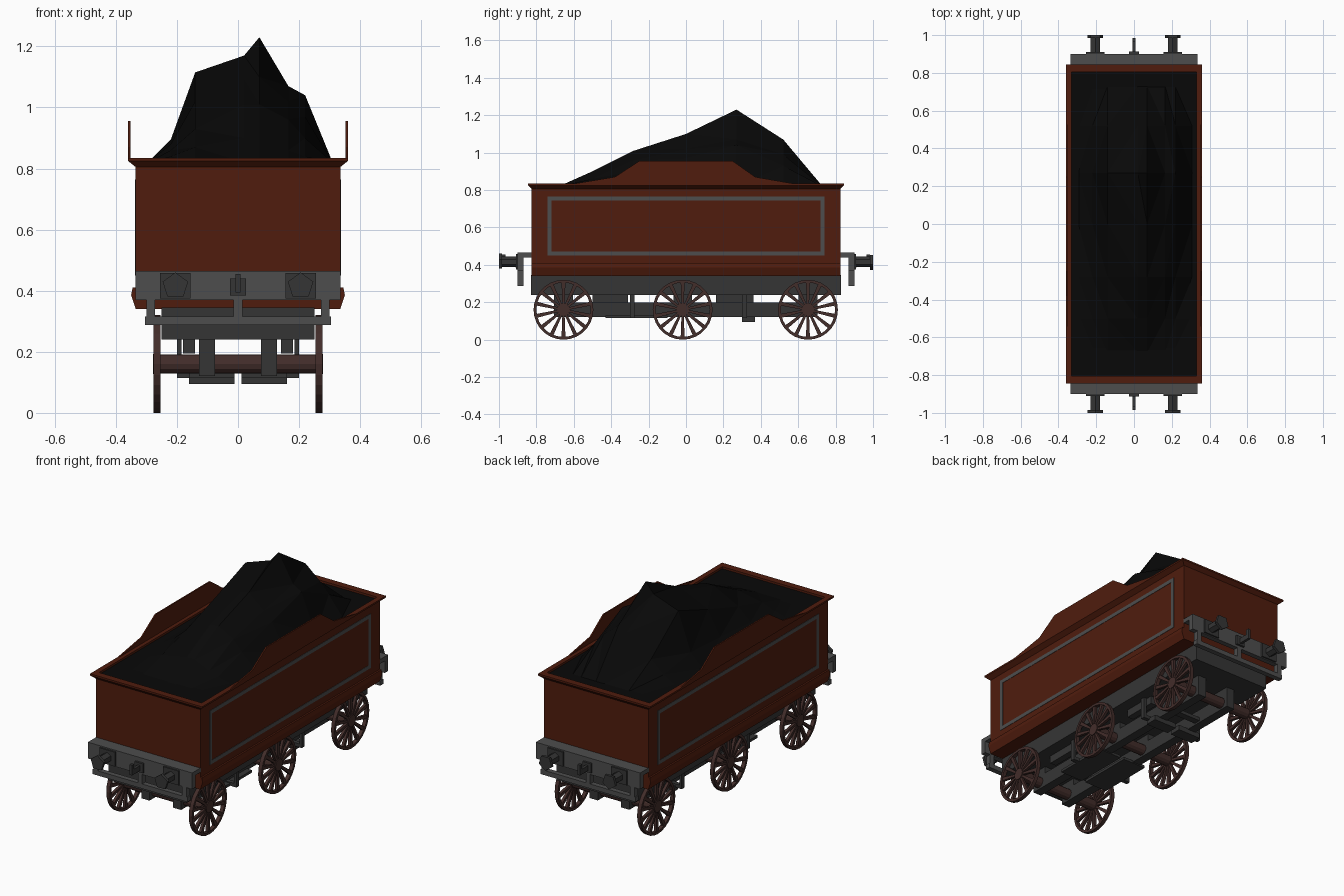
import bpy, bmesh, math
from mathutils import Matrix, Vector

if "Cube" in bpy.data.objects:
    bpy.data.objects.remove(bpy.data.objects["Cube"])


def mat(name, r, g, b):
    m = bpy.data.materials.new(name)
    m.diffuse_color = (r, g, b, 1)
    m.use_nodes = True
    m.node_tree.nodes["Principled BSDF"].inputs["Base Color"].default_value = m.diffuse_color
    return m


BROWN = mat("red_brown", 0.080, 0.0115, 0.004)
GREY = mat("steel_grey", 0.075, 0.075, 0.075)
DARK = mat("frame_grey", 0.036, 0.036, 0.036)
WHEEL = mat("wheel_brown", 0.055, 0.026, 0.023)
COAL = mat("coal_black", 0.0025, 0.0025, 0.0025)


def finish(name, bm, m):
    bmesh.ops.recalc_face_normals(bm, faces=bm.faces)
    me = bpy.data.meshes.new(name)
    bm.to_mesh(me)
    bm.free()
    me.materials.append(m)
    ob = bpy.data.objects.new(name, me)
    bpy.context.collection.objects.link(ob)
    return ob


def add_box(bm, x0, x1, y0, y1, z0, z1):
    mtx = Matrix.Translation(((x0 + x1) / 2, (y0 + y1) / 2, (z0 + z1) / 2)) \
        @ Matrix.Diagonal((abs(x1 - x0), abs(y1 - y0), abs(z1 - z0), 1))
    bmesh.ops.create_cube(bm, size=1, matrix=mtx)


def boxes(name, m, dims):
    bm = bmesh.new()
    for d in dims:
        add_box(bm, *d)
    return finish(name, bm, m)


def add_cyl(bm, axis, c, r, length, n):
    rot = Vector((0, 0, 1)).rotation_difference(Vector(axis)).to_matrix().to_4x4()
    bmesh.ops.create_cone(bm, cap_ends=True, segments=n, radius1=r, radius2=r,
                          depth=length, matrix=Matrix.Translation(c) @ rot)


def add_prism(bm, pts, a, b):
    """Extrude a closed profile between point functions a and b."""
    lo = [bm.verts.new(a(*p)) for p in pts]
    hi = [bm.verts.new(b(*p)) for p in pts]
    bm.faces.new(lo)
    bm.faces.new(hi)
    for i in range(len(pts)):
        j = (i + 1) % len(pts)
        bm.faces.new((lo[i], lo[j], hi[j], hi[i]))


def add_loops(bm, loops):
    """Bridge consecutive vertex loops into a closed ring."""
    rings = [[bm.verts.new(p) for p in l] for l in loops]
    n = len(rings[0])
    for k in range(len(rings)):
        a, b = rings[k], rings[(k + 1) % len(rings)]
        for i in range(n):
            j = (i + 1) % n
            bm.faces.new((a[i], a[j], b[j], b[i]))


# Tank body and flared rim
boxes("body", BROWN, [(-.335, .335, -.825, .825, .34, .815)])
rect = lambda x, y, z: [(-x, -y, z), (x, -y, z), (x, y, z), (-x, y, z)]
bm = bmesh.new()
add_loops(bm, [rect(.335, .825, .805), rect(.36, .845, .825), rect(.36, .845, .835),
               rect(.33, .805, .835), rect(.33, .805, .805)])
finish("rim", bm, BROWN)

for s, side in ((-1, "left"), (1, "right")):
    # Raised side boards
    bm = bmesh.new()
    prof = [(-.62, .83), (-.38, .87), (-.25, .955), (.25, .955), (.37, .87), (.60, .83)]
    add_prism(bm, prof, lambda y, z: (s * .352, y, z), lambda y, z: (s * .36, y, z))
    finish(side + "_side_board", bm, BROWN)
    # Lower skirt moulding
    bm = bmesh.new()
    add_prism(bm, [(.30, .34), (.335, .34), (.35, .385), (.345, .41), (.30, .41)],
              lambda x, z: (s * x, -.825, z), lambda x, z: (s * x, .825, z))
    finish(side + "_skirt", bm, BROWN)
    # Inlaid panel trim
    a, b = s * .33, s * .337
    boxes(side + "_panel_trim", GREY, [
        (a, b, -.74, .74, .45, .472), (a, b, -.74, .74, .743, .765),
        (a, b, -.74, -.718, .472, .743), (a, b, .718, .74, .472, .743)])

# Coal bed and heap (heights in hundredths above the bed)
boxes("coal_bed", COAL, [(-.332, .332, -.808, .808, .80, .823)])
xs = (-.295, -.22, -.14, .02, .07, .165, .22, .31)
rows = {-.68: (0, 0, 0, 0, 0, 0, 0, 0),
        -.50: (0, 2, 5, 8, 8, 4, 2, 0),
        -.28: (0, 4, 11, 19, 19, 14, 8, 0),
        0: (0, 6, 20, 27, 28, 20, 15, 0),
        .27: (0, 7.5, 29.5, 35, 41, 25, 22, 0),
        .52: (0, 4, 11, 22, 25, 17, 11, 0),
        .73: (0, 0, 0, 0, 0, 0, 0, 0)}
bm = bmesh.new()
grid = [[bm.verts.new((x, y, .82 + h / 100)) for x, h in zip(xs, hs)]
        for y, hs in rows.items()]
for r0, r1 in zip(grid, grid[1:]):
    for i in range(len(xs) - 1):
        bm.faces.new((r0[i], r0[i + 1], r1[i + 1], r1[i]))
bmesh.ops.triangulate(bm, faces=bm.faces)
finish("coal_heap", bm, COAL)

# Main frame under the body
boxes("main_frame", DARK, [(-.25, .25, -.83, .83, .24, .345)])

for s, end in ((-1, "front"), (1, "back")):
    # End beam with step hanging below it
    y0, y1, y2 = s * .82, s * .87, s * .90
    beam = [(-.335, .335, y1, y2, .37, .465), (-.335, .335, y0, y1, .44, .465),
            (-.305, .305, y1, y2, .288, .315)]
    beam += [(x - .014, x + .014, y1, y2, .315, .37) for x in (-.285, 0, .285)]
    boxes(end + "_beam", GREY, beam)
    # Buffers: base plate, shank and five-sided head
    bm = bmesh.new()
    for x in (-.205, .205):
        add_box(bm, x - .05, x + .05, s * .89, s * .91, .375, .458)
        add_cyl(bm, (0, s, 0), (x, s * .945, .416), .028, .09, 6)
        add_cyl(bm, (0, s, 0), (x, s * .992, .416), .044, .016, 5)
    finish(end + "_buffers", bm, DARK)
    # Coupling hook
    boxes(end + "_coupling", DARK, [
        (-.027, .027, s * .89, s * .912, .385, .44), (-.008, .008, s * .90, s * .985, .395, .425),
        (-.008, .008, s * .965, s * .985, .42, .455)])

# Three wheelsets: hollow rims, spokes widening outward, hubs and axles
SPOKES, SEG, ZC = 14, 28, .16
for k, yc in enumerate((-.655, -.018, .652)):
    bm = bmesh.new()
    for s in (-1, 1):
        def at(x, r, a, w=0):
            return (s * x, yc + r * math.cos(a) - w * math.sin(a),
                    ZC + r * math.sin(a) + w * math.cos(a))
        ring = lambda x, r: [at(x, r, 2 * math.pi * i / SEG - math.pi / 2) for i in range(SEG)]
        add_loops(bm, [ring(.254, .16), ring(.276, .16), ring(.276, .145), ring(.254, .145)])
        add_cyl(bm, (1, 0, 0), (s * .266, yc, ZC), .034, .024, 14)
        for i in range(SPOKES):
            a = 2 * math.pi * (i + .5) / SPOKES
            prof = [(.025, -.006), (.147, -.0105), (.147, .0105), (.025, .006)]
            add_prism(bm, prof, lambda r, w: at(.257, r, a, w), lambda r, w: at(.273, r, a, w))
    add_cyl(bm, (1, 0, 0), (0, yc, ZC), .031, .52, 12)
    finish("wheelset_%d" % (k + 1), bm, WHEEL)

# Underframe: long beams, hangers, brake blocks and cross ties
under = []
for s in (-1, 1):
    under += [(s * .075, s * .128, -.66, .66, .12, .20)]
    for y in (-.655, -.018, .652):
        under += [(s * .075, s * .128, y - .05, y + .05, .12, .245)]
    for y0, y1 in ((-.50, -.31), (.16, .36)):
        under += [(s * .14, s * .18, y0, y1, .195, .245)]
    under += [(s * .185, s * .20, -.30, -.275, .12, .245),
              (s * .185, s * .20, .30, .325, .12, .245),
              (s * .07, s * .20, -.30, -.275, .115, .135),
              (s * .07, s * .20, .30, .325, .115, .135),
              (s * .012, s * .16, .30, .37, .095, .125),
              (s * .012, s * .16, -.43, -.10, .115, .13)]
for y in (-.42, .45):
    under += [(-.08, .08, y - .02, y + .02, .13, .15)]
boxes("underframe", DARK, under)
